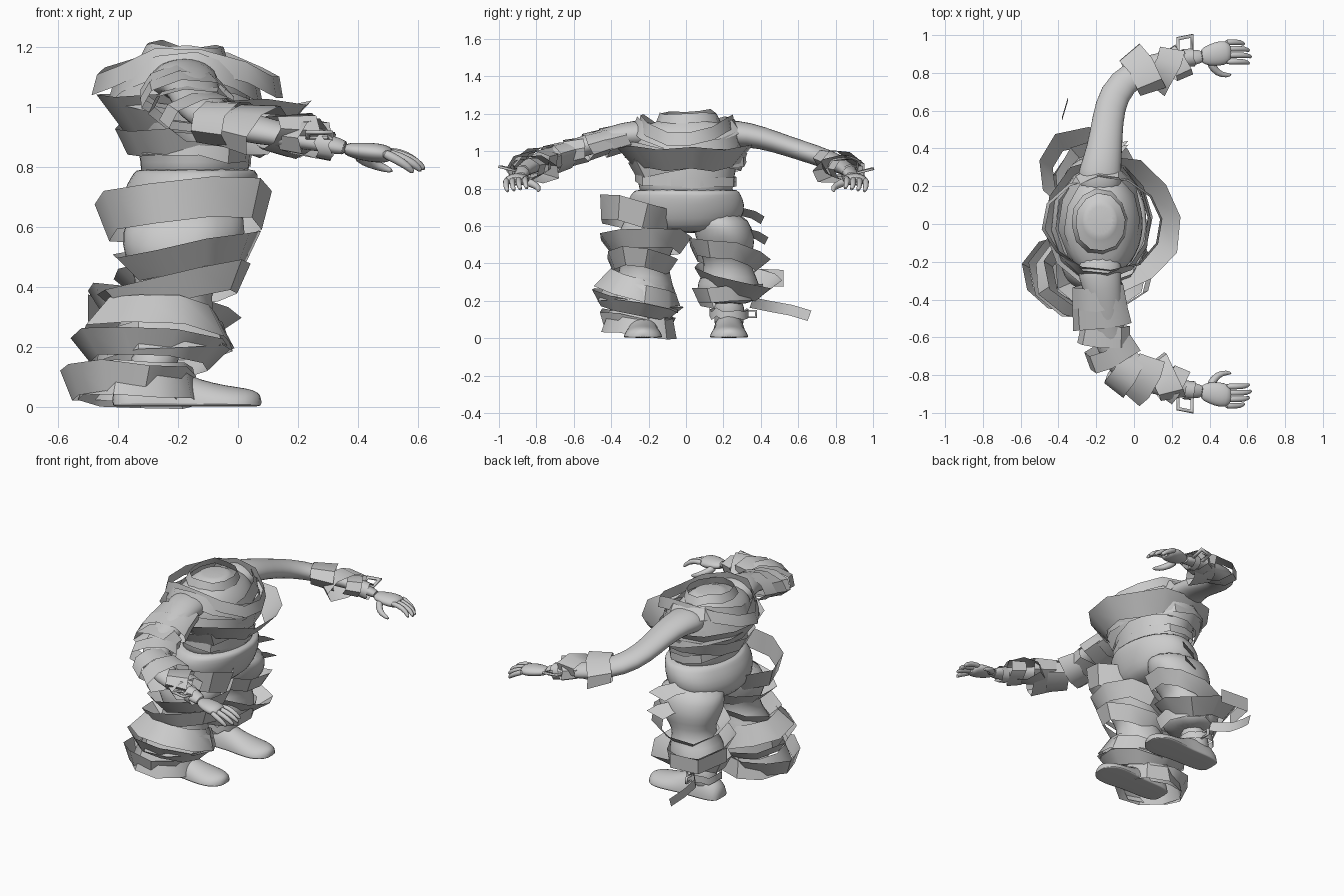
import bpy, math, random
from mathutils import Vector

if "Cube" in bpy.data.objects:
    bpy.data.objects.remove(bpy.data.objects["Cube"])
random.seed(4)

cloth = bpy.data.materials.new("grey cloth")
cloth.diffuse_color = (0.6, 0.6, 0.6, 1)
cloth.use_nodes = True
cloth.node_tree.nodes["Principled BSDF"].inputs["Base Color"].default_value = cloth.diffuse_color


def make(name, verts, faces, angle=40, subsurf=0):
    me = bpy.data.meshes.new(name)
    me.from_pydata(verts, [], faces)
    me.materials.append(cloth)
    ob = bpy.data.objects.new(name, me)
    bpy.context.collection.objects.link(ob)
    if subsurf:
        ob.modifiers.new("smooth", 'SUBSURF').levels = subsurf
        ob.modifiers["smooth"].render_levels = subsurf
    bpy.ops.object.select_all(action='DESELECT')
    ob.select_set(True)
    bpy.context.view_layer.objects.active = ob
    bpy.ops.object.shade_smooth_by_angle(angle=math.radians(angle))
    return ob


def frame(axis):
    a = Vector(axis).normalized()
    u = Vector((1, 0, 0)) - a * a.x
    if u.length < 0.15:
        u = Vector((0, 1, 0)) - a * a.y
    u.normalize()
    return a, u, a.cross(u)


def skin(name, rings, caps=True, subsurf=1):
    n = len(rings[0])
    verts = [v for r in rings for v in r]
    faces = [(i * n + j, i * n + (j + 1) % n, (i + 1) * n + (j + 1) % n, (i + 1) * n + j)
             for i in range(len(rings) - 1) for j in range(n)]
    if caps:
        faces += [tuple(range(n))[::-1], tuple(range((len(rings) - 1) * n, len(rings) * n))]
    return make(name, verts, faces, 60, subsurf)


def lathe(name, rows, n=20, wobble=0.0):
    """Upright body from rows of (z, x, y, x radius, y radius)."""
    rings = []
    for z, x, y, rx, ry in rows:
        ring = []
        for j in range(n):
            t = math.tau * j / n
            k = 1 + random.uniform(-wobble, wobble)
            ring.append((x + rx * k * math.cos(t), y + ry * k * math.sin(t),
                         z + random.uniform(-wobble, wobble) * 0.2))
        rings.append(ring)
    return skin(name, rings)


def tube(name, pts, n=10, flat=1.0):
    """Limb along rows of (x, y, z, radius); flat scales its height."""
    ps = [Vector(p[:3]) for p in pts]
    rings, v = [], Vector((0, 0, 1))
    for i, p in enumerate(ps):
        a = (ps[min(i + 1, len(ps) - 1)] - ps[max(i - 1, 0)]).normalized()
        v = (v - a * v.dot(a)).normalized()
        u, r = v.cross(a), pts[i][3]
        rings.append([p + r * (u * math.cos(math.tau * j / n) + v * flat * math.sin(math.tau * j / n))
                      for j in range(n)])
    return skin(name, rings)


def band(name, c, axis, ra, rb, w, n=10, flare=1.0, rough=0.05, phase=0.2, saddle=0.0):
    """Loose bandage loop: flare scales its lower edge, saddle lifts it over both shoulders."""
    a, u, v = frame(axis)
    verts = []
    for j in range(n):
        t = math.tau * (j + phase) / n
        k = 1 + random.uniform(-rough, rough)
        lift = random.uniform(-0.012, 0.012) + saddle * math.sin(t) ** 2
        for s, f in ((0.5, 1.0), (-0.5, flare)):
            verts.append(Vector(c) + a * (w * s + lift)
                         + (u * ra * math.cos(t) + v * rb * math.sin(t)) * k * f)
    faces = [(2 * j, 2 * j + 1, (2 * j + 3) % (2 * n), (2 * j + 2) % (2 * n)) for j in range(n)]
    return make(name, verts, faces)


def strip(name, pts, width):
    """Loose ribbon end along points, spread by a width vector."""
    w = Vector(width) / 2
    verts = [Vector(p) + s * w for p in pts for s in (1, -1)]
    return make(name, verts, [(2 * i, 2 * i + 1, 2 * i + 3, 2 * i + 2) for i in range(len(pts) - 1)])


def buckle(name, c, u, v, size):
    """Square open metal loop."""
    u, v = Vector(u) * size, Vector(v) * size
    corners = [(-1, -1), (1, -1), (1, 1), (-1, 1)]
    verts = [Vector(c) + (u * a + v * b) * s for s in (1, 0.65) for a, b in corners]
    ob = make(name, verts, [(j, (j + 1) % 4, 4 + (j + 1) % 4, 4 + j) for j in range(4)])
    ob.modifiers.new("thick", 'SOLIDIFY').thickness = 0.012


# Torso and neck stump
lathe("torso", [(0.72, -0.15, 0, 0.19, 0.25), (0.82, -0.14, 0, 0.18, 0.255), (0.9, -0.15, 0, 0.2, 0.27),
                (1.0, -0.17, 0, 0.22, 0.29), (1.08, -0.18, 0, 0.2, 0.29), (1.13, -0.18, 0, 0.16, 0.25),
                (1.165, -0.18, 0.01, 0.12, 0.15), (1.185, -0.18, 0.02, 0.09, 0.1), (1.195, -0.18, 0.02, 0.085, 0.09)])
# Trousers: hips and two baggy legs
lathe("trouser_hips", [(0.56, -0.18, 0, 0.15, 0.18), (0.6, -0.18, 0, 0.2, 0.28), (0.68, -0.17, 0, 0.225, 0.32),
                       (0.75, -0.15, 0, 0.22, 0.31), (0.78, -0.14, 0, 0.21, 0.285), (0.8, -0.14, 0, 0.2, 0.275)],
      24, 0.02)
for side, s in (("right", -1), ("left", 1)):
    lathe(side + "_trouser_leg",
          [(0.18, -0.26, s * .23, .12, .12), (0.22, -0.25, s * .23, .17, .175), (0.29, -0.24, s * .23, .165, .17),
           (0.37, -0.22, s * .225, .13, .13), (0.43, -0.2, s * .22, .14, .135), (0.5, -0.19, s * .215, .19, .16),
           (0.58, -0.18, s * .2, .215, .165), (0.68, -0.17, s * .16, .19, .15)], 16, 0.05)
    lathe(side + "_shin", [(0.04, -0.3, s * .23, .085, .085), (0.12, -0.29, s * .23, .08, .08),
                           (0.22, -0.26, s * .23, .09, .09)], 12)
    # Shoe: rounded sections along x with a flat sole
    rings = []
    for x, r, h in ((-.42, .04, .05), (-.4, .075, .09), (-.34, .09, .14), (-.24, .09, .14), (-.16, .09, .1),
                    (-.08, .105, .075), (0, .105, .062), (.05, .08, .055), (.08, .03, .035)):
        rings.append([(x, s * .23 + r * math.cos(math.tau * j / 16),
                       0.005 + h * max(0, math.sin(math.tau * j / 16))
                       + (0 if j <= 8 else 0.003 * math.sin(math.tau * j / 16))) for j in range(16)])
    skin(side + "_shoe", rings)

    # Flattened arm swept sideways then forward
    tube(side + "_arm", [(x, s * y, z, r) for x, y, z, r in (
        (-.19, .16, 1.08, .13), (-.18, .28, 1.095, .115), (-.155, .4, 1.075, .095), (-.14, .55, 1.025, .085),
        (-.11, .69, .98, .085), (-.01, .8, .94, .08), (.16, .86, .905, .06), (.3, .88, .88, .042),
        (.37, .89, .86, .042))], 14, 0.65)
    # Hand: palm, four curled fingers, thumb
    tube(side + "_palm", [(x, s * y, z, r) for x, y, z, r in (
        (.35, .89, .862, .038), (.39, .89, .855, .055), (.44, .9, .85, .068), (.49, .91, .845, .065),
        (.515, .91, .84, .045))], 12, 0.5)
    for k in range(4):
        y, l = .86 + .034 * k, (0.105, .115, .105, .08)[k]
        tube(f"{side}_finger_{k + 1}", [(.48, s * y, .85, .018), (.48 + l * .55, s * y, .85 - .007 * k, .017),
             (.49 + l * .95, s * y, .825 - .007 * k, .015), (.5 + l * 1.08, s * (y - .012), .795 - .005 * k, .009)], 8)
    tube(side + "_thumb", [(.4, s * .87, .845, .026), (.42, s * .82, .825, .023), (.465, s * .785, .805, .018),
                           (.52, s * .79, .785, .009)], 8)

    # Wrist and forearm wraps with buckle
    band(side + "_cuff", (.04, s * .81, .93), (.8, s * .45, -.15), .145, .08, .14, 7, .8)
    band(side + "_forearm_wrap", (.16, s * .82, .91), (.9, -s * .4, -.1), .14, .075, .13, 7, .75)
    band(side + "_lower_wrap", (.22, s * .85, .9), (.9, s * .5, -.1), .1, .065, .09, 7, .9)
    band(side + "_wrist_strap", (.29, s * .88, .875), (1, s * .1, -.2), .05, .05, .05, 10, 1, 0)
    buckle(side + "_wrist_buckle", (.27, s * .95, .9), (1, s * .2, 0), (0, s, .25), .045)

# Wraps on the covered arm
for k, (c, ax, ra, rb, w) in enumerate((
        ((-.18, -.38, 1.06), (.1, -1, -.25), .15, .08, .12), ((-.17, -.48, 1.035), (.15, -1, -.3), .16, .075, .12),
        ((-.15, -.58, 1.0), (-.1, -1, -.2), .14, .075, .11), ((-.12, -.68, .97), (.5, -1, -.3), .14, .08, .1),
        ((-.05, -.78, .945), (.9, -.6, -.1), .12, .08, .13))):
    band(f"arm_wrap_{k + 1}", c, ax, ra, rb, w, 8, 0.92, 0.07)

# Shoulder sashes arching over both shoulders and dipping at chest and back
band("shoulder_sash_upper", (-.16, 0, 1.07), (.04, 0, 1), .305, .25, .07, 12, 1.05, .03, .2, .09)
band("shoulder_sash_lower", (-.17, 0, 1.03), (.04, .12, 1), .25, .28, .08, 12, 1.08, .03, .2, .08)

# Torso wraps: (centre, axis, x radius, y radius, width, flare)
for k, (c, ax, ra, rb, w, f) in enumerate((
        ((-.18, .01, 1.18), (.1, -.05, 1), .13, .15, .05, 1.15),
        ((-.17, 0, 1.07), (.12, -.25, 1), .2, .28, .08, 1.12),
        ((-.12, 0, .97), (.05, 0, 1), .365, .36, .12, .72),
        ((-.17, 0, 1.0), (.15, .06, 1), .25, .32, .09, 1.04),
        ((-.15, .01, .92), (-.1, -.1, 1), .25, .33, .09, .87),
        ((-.15, 0, .85), (.08, .03, 1), .2, .28, .05, 1.0))):
    band(f"torso_wrap_{k + 1}", c, ax, ra, rb, w, 12, f, 0.04)

# Leg wraps, right leg then left leg
for k, (c, ax, ra, rb, w, f) in enumerate((
        ((-.18, -.25, .65), (-.06, .2, 1), .3, .23, .13, .86),
        ((-.17, -.22, .5), (-.2, -.02, 1), .25, .25, .09, .74),
        ((-.2, -.24, .39), (-.2, .1, 1), .26, .2, .09, .75),
        ((-.26, -.25, .29), (.1, .22, 1), .19, .17, .11, 1.4),
        ((-.25, -.25, .22), (-.1, .15, 1), .2, .2, .1, 1.12),
        ((-.29, -.27, .18), (.08, .2, 1), .27, .26, .08, .74),
        ((-.33, -.25, .08), (.05, .1, 1), .18, .17, .12, 1.2),
        ((-.37, -.26, .075), (.05, .12, 1), .23, .21, .1, .8))):
    band(f"right_leg_wrap_{k + 1}", c, ax, ra, rb, w, 9, f, 0.05)
for k, (c, ax, ra, rb, w, f) in enumerate((
        ((-.18, .22, .43), (-.2, .22, 1), .24, .23, .08, .72),
        ((-.26, .27, .3), (.2, .2, 1), .27, .24, .1, .64),
        ((-.24, .22, .23), (-.1, -.1, 1), .19, .19, .08, .85))):
    band(f"left_leg_wrap_{k + 1}", c, ax, ra, rb, w, 9, f, 0.05)

# Ankle strap, loose ends and torn cloth
band("ankle_strap", (-.29, .23, .13), (0, 0, 1), .105, .105, .045, 16, 1, 0)
buckle("ankle_buckle", (-.26, .345, .13), (0, 1, 0), (0, 0, .6), .035)
strip("ankle_loose_end", [(-.3, .35, .19), (-.38, .45, .17), (-.38, .56, .15), (-.35, .66, .12)], (0, .02, .055))
strip("knee_loose_end", [(-.5, .3, .33), (-.45, .52, .32), (-.25, .52, .31)], (0, 0, .09))
for k, (y, z) in enumerate(((.36, .66), (.38, .55))):
    strip(f"torn_cloth_{k + 1}", [(-.2, y - .08, z + .02), (-.12, y, z), (-.08, y + .05, z - .03)], (.1, .02, .04))
